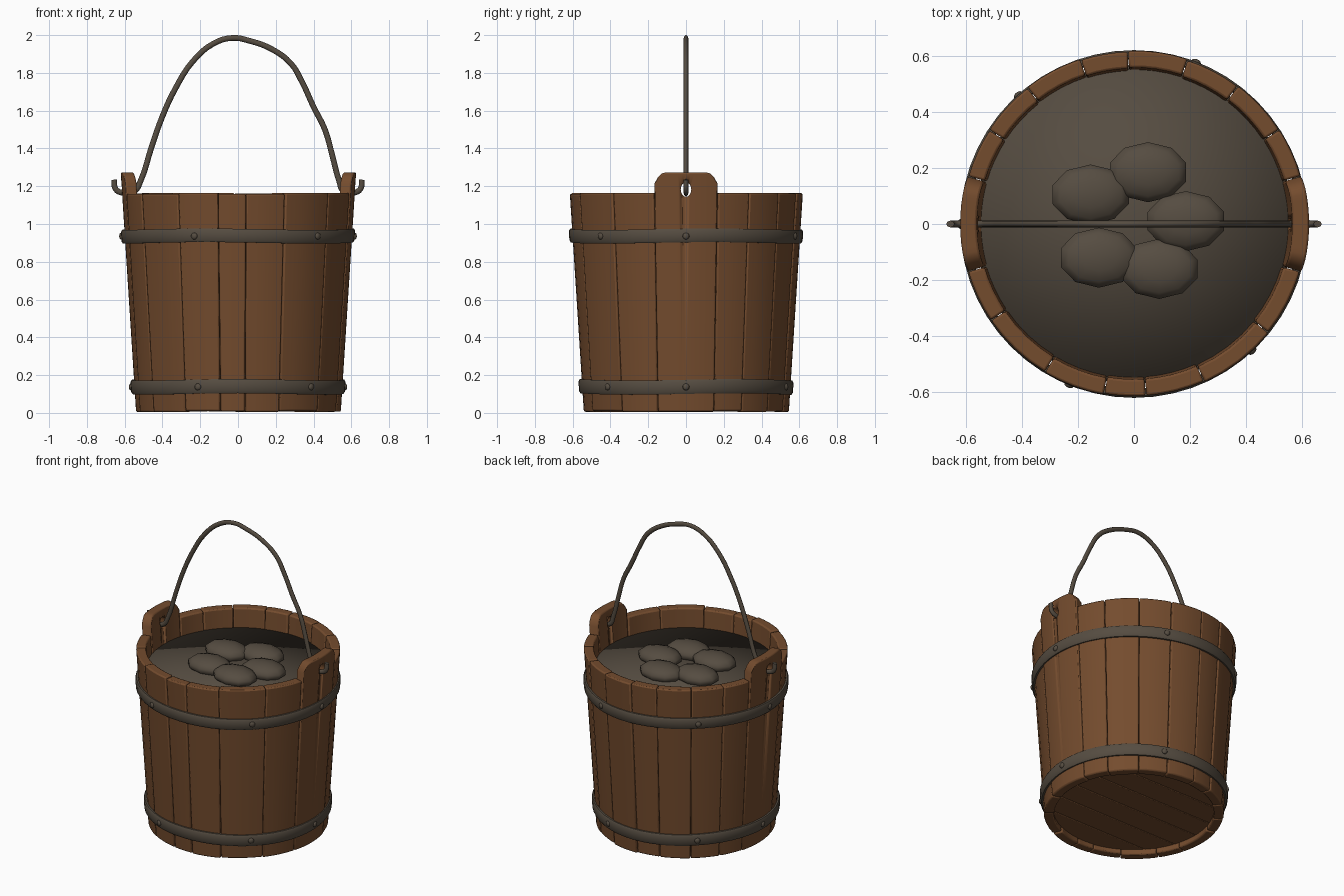
import bpy, bmesh, math, random
from mathutils import Matrix, Vector

random.seed(4)
cube = bpy.data.objects.get("Cube")
if cube:
    bpy.data.objects.remove(cube, do_unlink=True)


def material(name, rgb):
    m = bpy.data.materials.new(name)
    m.use_nodes = True
    m.diffuse_color = (*rgb, 1)
    bsdf = next(n for n in m.node_tree.nodes if n.type == "BSDF_PRINCIPLED")
    bsdf.inputs["Base Color"].default_value = (*rgb, 1)
    bsdf.inputs["Roughness"].default_value = 0.8
    return m


WOOD = material("brown_wood", (0.175, 0.072, 0.027))
IRON = material("dark_iron_grey", (0.092, 0.073, 0.053))


def finish(name, bm, mat, angle=35):
    bmesh.ops.recalc_face_normals(bm, faces=bm.faces)
    mesh = bpy.data.meshes.new(name)
    bm.to_mesh(mesh)
    bm.free()
    mesh.materials.append(mat)
    ob = bpy.data.objects.new(name, mesh)
    bpy.context.collection.objects.link(ob)
    bpy.ops.object.select_all(action="DESELECT")
    ob.select_set(True)
    bpy.context.view_layer.objects.active = ob
    bpy.ops.object.shade_smooth_by_angle(angle=math.radians(angle))
    return ob


def bevel(ob, width):
    mod = ob.modifiers.new("soft_edges", "BEVEL")
    mod.width, mod.segments = width, 2
    mod.limit_method, mod.angle_limit = "ANGLE", math.radians(40)


def wall(z):
    """Outer radius of the tapered bucket at a height."""
    return 0.542 + 0.064 * z


def polar(r, a, z):
    return Vector((r * math.cos(a), r * math.sin(a), z))


def sweep(rings, closed):
    """Skin a list of equal cross-sections, capped when open."""
    bm = bmesh.new()
    vs = [[bm.verts.new(p) for p in ring] for ring in rings]
    k = len(rings[0])
    pairs = list(zip(vs, vs[1:])) + ([(vs[-1], vs[0])] if closed else [])
    for a, b in pairs:
        for i in range(k):
            bm.faces.new((a[i], a[(i + 1) % k], b[(i + 1) % k], b[i]))
    if not closed:
        bm.faces.new(vs[0])
        bm.faces.new(vs[-1])
    return bm


def stave(name, start, end, top, steps=4, thick=0.06):
    gap = math.radians(0.12)
    a0, a1 = math.radians(start) + gap, math.radians(end) - gap
    low = random.uniform(0.004, 0.012)
    shift = random.uniform(-0.003, 0.003)
    rings = []
    for j in range(steps + 1):
        t = j / steps
        a, h = a0 + (a1 - a0) * t, top(2 * t - 1)
        ro, ri = wall(low) + shift, wall(h) + shift
        rings.append([polar(ro, a, low), polar(ri, a, h),
                      polar(ri - thick, a, h), polar(ro - thick, a, low)])
    ob = finish(name, sweep(rings, False), WOOD)
    bevel(ob, 0.008)
    return ob


# Plain staves, front and back
front_edges = [-164, -146, -121, -100, -86, -66, -39, -16]
back_edges = [16, 33, 53, 72, 92, 108, 128, 147, 164]
for side, edges in (("front", front_edges), ("back", back_edges)):
    for i, (s, e) in enumerate(zip(edges, edges[1:])):
        height = 1.162 + random.uniform(-0.004, 0.004)
        stave(f"{side}_stave_{i + 1}", s, e, lambda t, h=height: h)

# Tall ear staves with rounded shoulders and a hole for the handle
bm = bmesh.new()
bmesh.ops.create_cone(bm, cap_ends=True, segments=16, radius1=0.028, radius2=0.028, depth=1.6,
                      matrix=Matrix.Translation((0, 0, 1.182))
                      @ Matrix.Diagonal((1, 1, 1.35, 1)) @ Matrix.Rotation(math.pi / 2, 4, "Y"))
cutter = finish("handle_hole_cutter", bm, WOOD)
cutter.hide_render = True
cutter.display_type = "WIRE"
cutter.hide_set(True)


def ear_top(t):
    return 1.273 - 0.06 * max(0, (abs(t) - 0.65) / 0.35) ** 2


for name, mid in (("left_ear_stave", 0), ("right_ear_stave", 180)):
    ear = stave(name, mid - 16, mid + 16, ear_top, steps=16)
    hole = ear.modifiers.new("handle_hole", "BOOLEAN")
    hole.object, hole.operation, hole.solver = cutter, "DIFFERENCE", "EXACT"

# Iron bands with domed rivets
rivet_angles = [0, 69, 132, 180, 248, 313]
for name, z0, z1 in (("lower_band", 0.1, 0.175), ("upper_band", 0.9, 0.972)):
    rings = []
    for j in range(56):
        a = math.tau * j / 56
        dz = 0.004 * math.sin(3 * a + z0)
        section = [(-0.012, z0), (0.01, z0), (0.017, z0 + 0.012),
                   (0.017, z1 - 0.012), (0.01, z1), (-0.012, z1)]
        rings.append([polar(wall(z) + d, a, z + dz) for d, z in section])
    finish(name, sweep(rings, True), IRON)
    zm = (z0 + z1) / 2
    bm = bmesh.new()
    for deg in rivet_angles:
        a = math.radians(deg)
        place = (Matrix.Translation(polar(wall(zm) + 0.017, a, zm))
                 @ Matrix.Rotation(a, 4, "Z") @ Matrix.Diagonal((0.6, 1, 1, 1)))
        bmesh.ops.create_uvsphere(bm, u_segments=10, v_segments=8, radius=0.018, matrix=place)
    finish(name + "_rivets", bm, IRON, 60)

# Bottom boards, running side to side
R, count = 0.495, 6
for i in range(count):
    y0 = -R + 2 * R * i / count + 0.002
    y1 = -R + 2 * R * (i + 1) / count - 0.002
    ys = [y0 + (y1 - y0) * k / 6 for k in range(7)]
    half = [(math.sqrt(R * R - y * y), y) for y in ys]
    outline = half + [(-x, y) for x, y in reversed(half)]
    bm = bmesh.new()
    face = bm.faces.new([bm.verts.new((x, y, 0.04)) for x, y in outline])
    up = bmesh.ops.extrude_face_region(bm, geom=[face])["geom"]
    bmesh.ops.translate(bm, vec=(0, 0, 0.04),
                        verts=[v for v in up if isinstance(v, bmesh.types.BMVert)])
    bevel(finish(f"bottom_board_{i + 1}", bm, WOOD), 0.004)

# Filling with a smooth rim
bm = bmesh.new()
bmesh.ops.create_cone(bm, cap_ends=True, cap_tris=True, segments=32,
                      radius1=0.5, radius2=0.555, depth=0.94,
                      matrix=Matrix.Translation((0, 0, 0.57)))
finish("filling", bm, IRON, 180)

# Rounded lumps resting in the filling
spots = [(-0.155, 0.105), (0.05, 0.185), (0.185, 0.01), (-0.125, -0.12), (0.09, -0.16)]
for i, (x, y) in enumerate(spots):
    bm = bmesh.new()
    bmesh.ops.create_uvsphere(bm, u_segments=10, v_segments=7, radius=1,
                              matrix=Matrix.Translation((x, y, 1.062))
                              @ Matrix.Diagonal((0.147, 0.11, 0.055, 1)))
    finish(f"lump_{i + 1}", bm, IRON, 60)

# Bent wire handle, hooked through both ears
path = [(-0.655, 1.235), (-0.648, 1.185), (-0.61, 1.165), (-0.55, 1.172), (-0.515, 1.23),
        (-0.46, 1.4), (-0.4, 1.57), (-0.33, 1.72), (-0.24, 1.86), (-0.13, 1.955),
        (-0.03, 1.985), (0.06, 1.97), (0.18, 1.925), (0.28, 1.85), (0.34, 1.75),
        (0.4, 1.62), (0.46, 1.5), (0.5, 1.36), (0.535, 1.23), (0.56, 1.172),
        (0.61, 1.165), (0.648, 1.185), (0.655, 1.235)]
curve = bpy.data.curves.new("handle", "CURVE")
curve.dimensions = "3D"
curve.bevel_depth, curve.bevel_resolution = 0.015, 2
curve.use_fill_caps, curve.resolution_u = True, 4
spline = curve.splines.new("BEZIER")
spline.bezier_points.add(len(path) - 1)
for point, (x, z) in zip(spline.bezier_points, path):
    point.co = (x, 0, z)
    point.handle_left_type = point.handle_right_type = "AUTO"
curve.materials.append(IRON)
handle = bpy.data.objects.new("handle", curve)
handle.scale.y = 0.8
bpy.context.collection.objects.link(handle)
